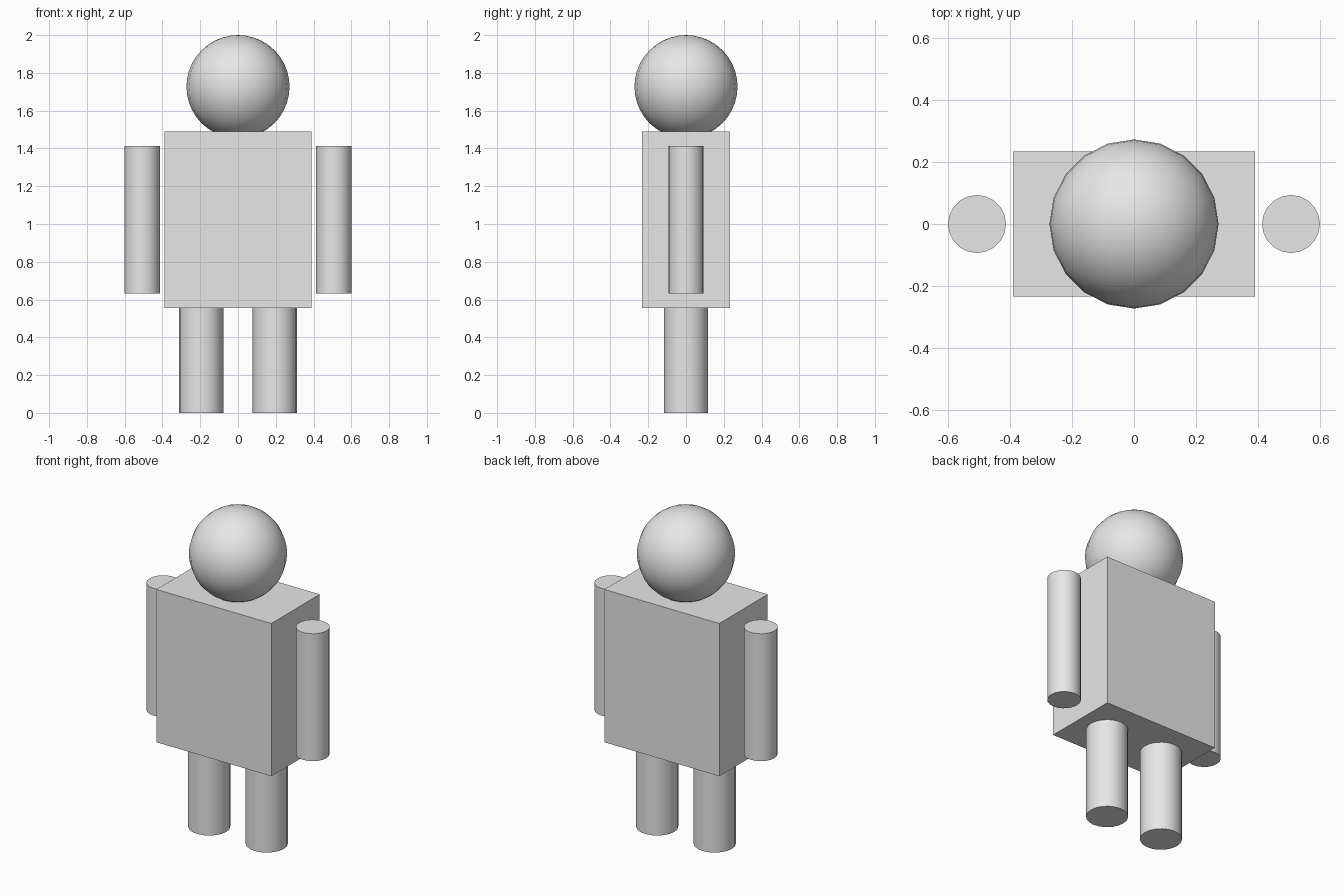
import bpy
import math

default_cube = bpy.data.objects.get("Cube")
if default_cube:
    bpy.data.objects.remove(default_cube, do_unlink=True)

SIDES = 20
UNIT = 0.78  # torso width, the base measure for all parts

grey = bpy.data.materials.new("light_grey")
grey.use_nodes = True
grey.diffuse_color = (0.8, 0.8, 0.8, 1)
grey.node_tree.nodes["Principled BSDF"].inputs["Base Color"].default_value = (0.8, 0.8, 0.8, 1)


def finish(name, smooth=False):
    obj = bpy.context.object
    obj.name = obj.data.name = name
    obj.data.materials.append(grey)
    if smooth:
        bpy.ops.object.shade_smooth_by_angle(angle=math.radians(35))
    return obj


def limb(name, x, radius, bottom, top):
    bpy.ops.mesh.primitive_cylinder_add(
        vertices=SIDES, radius=radius, depth=top - bottom,
        location=(x, 0, (bottom + top) / 2))
    return finish(name, smooth=True)


# Torso block
torso_bottom, torso_top = 0.555, 1.491
bpy.ops.mesh.primitive_cube_add(size=1, location=(0, 0, (torso_bottom + torso_top) / 2))
torso = bpy.context.object
torso.scale = (UNIT, 0.6 * UNIT, torso_top - torso_bottom)
bpy.ops.object.transform_apply(location=False, rotation=False, scale=True)
finish("torso")

# Head, sunk slightly into the torso
head_radius = 0.35 * UNIT
bpy.ops.mesh.primitive_uv_sphere_add(
    segments=SIDES, ring_count=SIDES, radius=head_radius,
    location=(0, 0, 2 - head_radius))
finish("head", smooth=True)

# Arms and legs on both sides
for side, sign in (("left", 1), ("right", -1)):
    limb(side + "_arm", sign * 0.65 * UNIT, 0.12 * UNIT, 0.633, 1.413)
    limb(side + "_leg", sign * 0.25 * UNIT, 0.15 * UNIT, 0, torso_bottom + 0.01)
